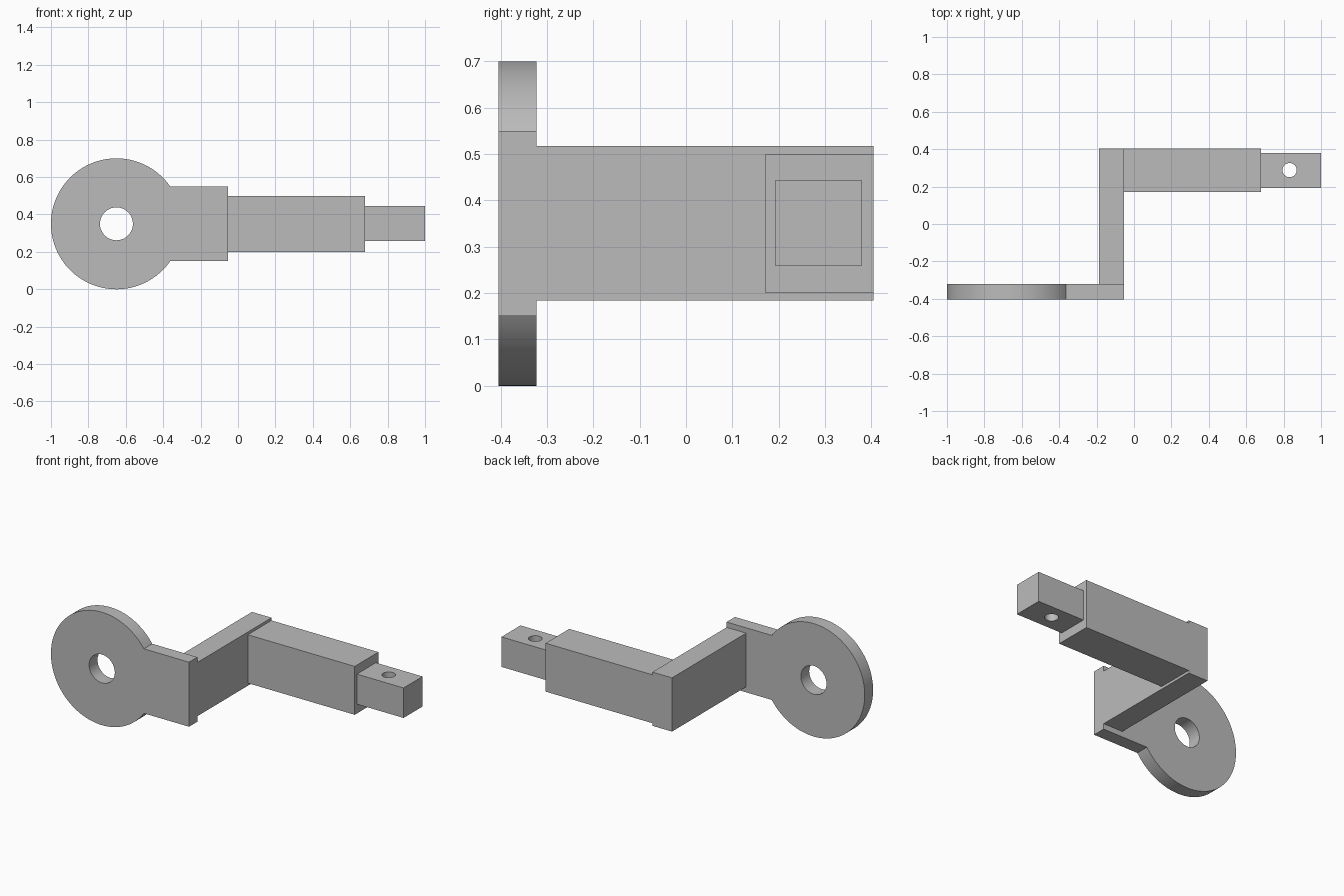
import bpy, bmesh, math
from mathutils import Matrix

cube = bpy.data.objects.get("Cube")
if cube:
    bpy.data.objects.remove(cube, do_unlink=True)

grey = bpy.data.materials.new("plain grey")
grey.use_nodes = True
colour = (0.5, 0.5, 0.5, 1)
grey.diffuse_color = colour
grey.node_tree.nodes["Principled BSDF"].inputs["Base Color"].default_value = colour


def finish(name, bm):
    bmesh.ops.recalc_face_normals(bm, faces=bm.faces)
    mesh = bpy.data.meshes.new(name)
    bm.to_mesh(mesh)
    bm.free()
    mesh.materials.append(grey)
    obj = bpy.data.objects.new(name, mesh)
    bpy.context.collection.objects.link(obj)
    return obj


def box(name, x, y, z):
    bm = bmesh.new()
    bmesh.ops.create_cube(bm, size=1)
    for v in bm.verts:
        v.co = [r[0] if c < 0 else r[1] for c, r in zip(v.co, (x, y, z))]
    return finish(name, bm)


def drill(target, centre, radius, axis):
    # Round through hole made with a hidden cutter
    bm = bmesh.new()
    turn = Matrix.Rotation(math.pi / 2, 4, 'X') if axis == 'Y' else Matrix()
    bmesh.ops.create_cone(bm, cap_ends=True, segments=64, radius1=radius,
                          radius2=radius, depth=0.6,
                          matrix=Matrix.Translation(centre) @ turn)
    cutter = finish(target.name + "_hole_cutter", bm)
    cutter.hide_render = True
    mod = target.modifiers.new("hole", 'BOOLEAN')
    mod.operation, mod.solver, mod.object = 'DIFFERENCE', 'EXACT', cutter
    bpy.context.view_layer.objects.active = target
    bpy.ops.object.modifier_apply(modifier=mod.name)
    bpy.data.objects.remove(cutter, do_unlink=True)


def smooth(obj):
    bpy.ops.object.select_all(action='DESELECT')
    obj.select_set(True)
    bpy.context.view_layer.objects.active = obj
    bpy.ops.object.shade_smooth_by_angle(angle=math.radians(30))


# Eye plate: a disc running into a straight neck
CX, CZ, R, HALF_NECK = -0.65, 0.35, 0.35, 0.2
FRONT, BACK, NECK_END = -0.404, -0.322, -0.053
start = math.asin(HALF_NECK / R)
steps = 96
outline = [(NECK_END, CZ - HALF_NECK), (NECK_END, CZ + HALF_NECK)]
for i in range(steps + 1):
    a = start + (2 * math.pi - 2 * start) * i / steps
    outline.append((CX + R * math.cos(a), CZ + R * math.sin(a)))
bm = bmesh.new()
face = bm.faces.new([bm.verts.new((x, FRONT, z)) for x, z in outline])
side = bmesh.ops.extrude_face_region(bm, geom=[face])
bmesh.ops.translate(bm, vec=(0, BACK - FRONT, 0),
                    verts=[g for g in side["geom"] if isinstance(g, bmesh.types.BMVert)])
eye_plate = finish("eye_plate", bm)
drill(eye_plate, (CX, (FRONT + BACK) / 2, CZ), 0.088, 'Y')
smooth(eye_plate)

# Web joining the plate to the arm
box("cross_web", (-0.187, NECK_END), (BACK, 0.404), (0.184, 0.517))

# Arm and its narrower drilled tip
box("arm", (NECK_END, 0.68), (0.172, 0.404), (0.2, 0.5))
tip = box("arm_tip", (0.68, 1.0), (0.193, 0.379), (0.258, 0.444))
drill(tip, (0.832, 0.288, 0.35), 0.038, 'Z')
smooth(tip)
